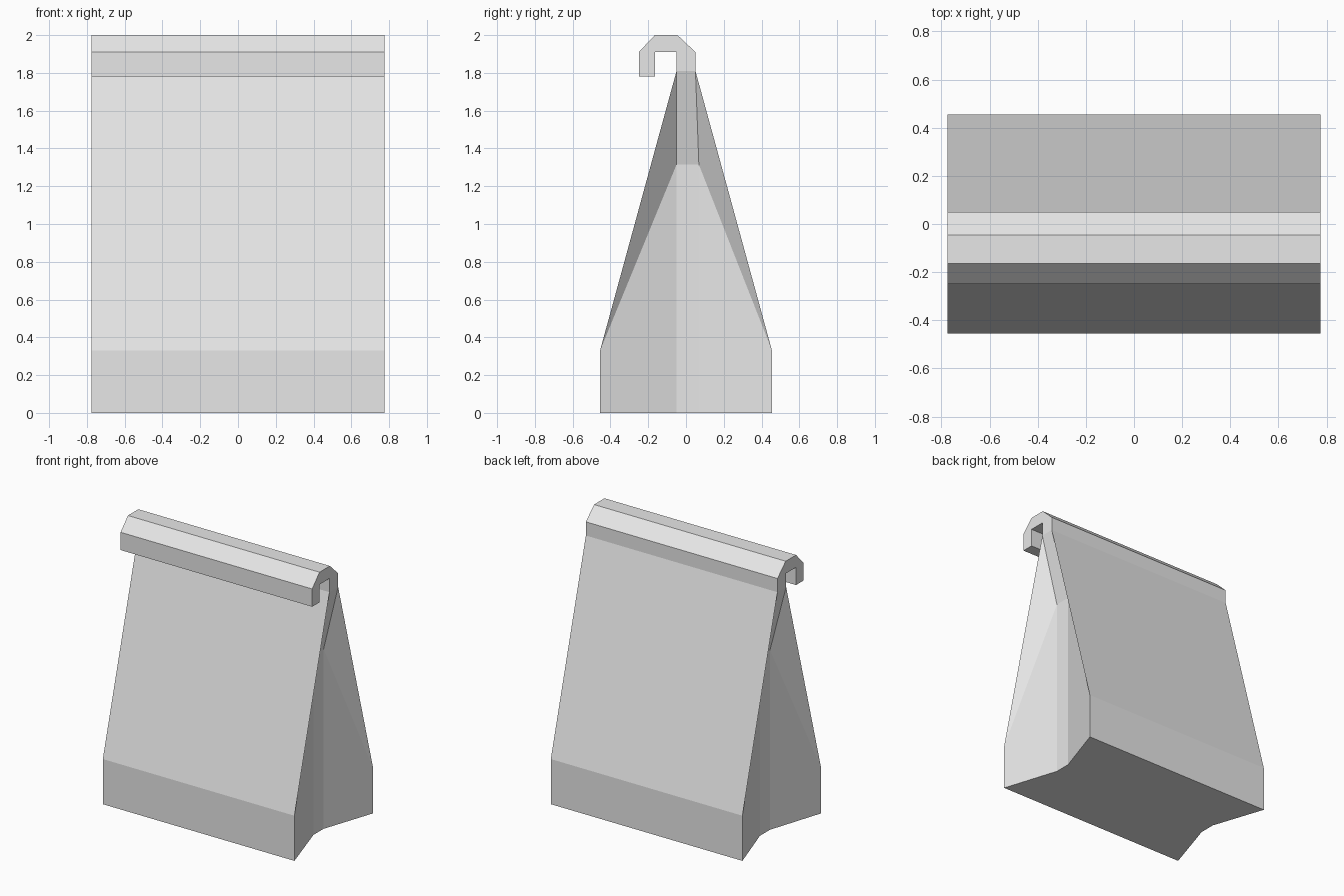
import bpy
import bmesh

HALF_W = 0.775     # half width of the bag
VALLEY_X = 0.645   # depth of the folded-in side gussets

cube = bpy.data.objects.get("Cube")
if cube:
    bpy.data.objects.remove(cube, do_unlink=True)

paper = bpy.data.materials.new("plain_paper")
paper.use_nodes = True
paper.diffuse_color = (0.8, 0.8, 0.8, 1)
paper.node_tree.nodes["Principled BSDF"].inputs["Base Color"].default_value = (0.8, 0.8, 0.8, 1)


def finish(bm, name):
    bmesh.ops.recalc_face_normals(bm, faces=bm.faces[:])
    mesh = bpy.data.meshes.new(name)
    bm.to_mesh(mesh)
    bm.free()
    mesh.materials.append(paper)
    obj = bpy.data.objects.new(name, mesh)
    bpy.context.collection.objects.link(obj)
    return obj


# Corner points of one side of the bag: x, y, z
CORNERS = {
    "front_base": (HALF_W, -0.455, 0),
    "front_knee": (HALF_W, -0.455, 0.33),
    "front_top": (HALF_W, -0.05, 1.81),
    "back_base": (HALF_W, 0.455, 0),
    "back_knee": (HALF_W, 0.455, 0.33),
    "back_top": (HALF_W, 0.05, 1.81),
    "front_valley_base": (VALLEY_X, -0.05, 0),
    "front_valley_tip": (VALLEY_X, -0.05, 1.315),
    "back_valley_base": (VALLEY_X, 0.068, 0),
    "back_valley_tip": (VALLEY_X, 0.068, 1.315),
}


def build_bag():
    bm = bmesh.new()
    right, left = [
        {k: bm.verts.new((s * x, y, z)) for k, (x, y, z) in CORNERS.items()}
        for s in (1, -1)
    ]
    # Folded side gussets
    for side in (right, left):
        for end in ("front", "back"):
            base, knee, top = (side[f"{end}_{p}"] for p in ("base", "knee", "top"))
            v_base, v_tip = side[f"{end}_valley_base"], side[f"{end}_valley_tip"]
            bm.faces.new((base, knee, v_tip, v_base))
            bm.faces.new((knee, top, v_tip))
        for loop in (
            ("front_valley_base", "back_valley_base", "back_valley_tip", "front_valley_tip"),
            ("front_valley_tip", "back_valley_tip", "back_top", "front_top"),
        ):
            bm.faces.new([side[k] for k in loop])
    # Broad front and back panels
    for end in ("front", "back"):
        for low, high in (("base", "knee"), ("knee", "top")):
            a, b = f"{end}_{low}", f"{end}_{high}"
            bm.faces.new((left[a], right[a], right[b], left[b]))
    # Notched base
    order = ("front_base", "front_valley_base", "back_valley_base", "back_base")
    bm.faces.new([right[k] for k in order] + [left[k] for k in reversed(order)])
    return finish(bm, "bag_body")


def build_rolled_top():
    # Hooked profile (y, z) drawn out across the width
    profile = [
        (0.05, 1.81), (0.05, 1.91), (-0.045, 2.0), (-0.165, 2.0), (-0.25, 1.91),
        (-0.25, 1.78), (-0.165, 1.78), (-0.165, 1.91), (-0.05, 1.91), (-0.05, 1.81),
    ]
    bm = bmesh.new()
    face = bm.faces.new([bm.verts.new((-HALF_W, y, z)) for y, z in profile])
    grown = bmesh.ops.extrude_face_region(bm, geom=[face], use_keep_orig=True)
    moved = [g for g in grown["geom"] if isinstance(g, bmesh.types.BMVert)]
    bmesh.ops.translate(bm, verts=moved, vec=(2 * HALF_W, 0, 0))
    return finish(bm, "rolled_top")


build_bag()
build_rolled_top()
